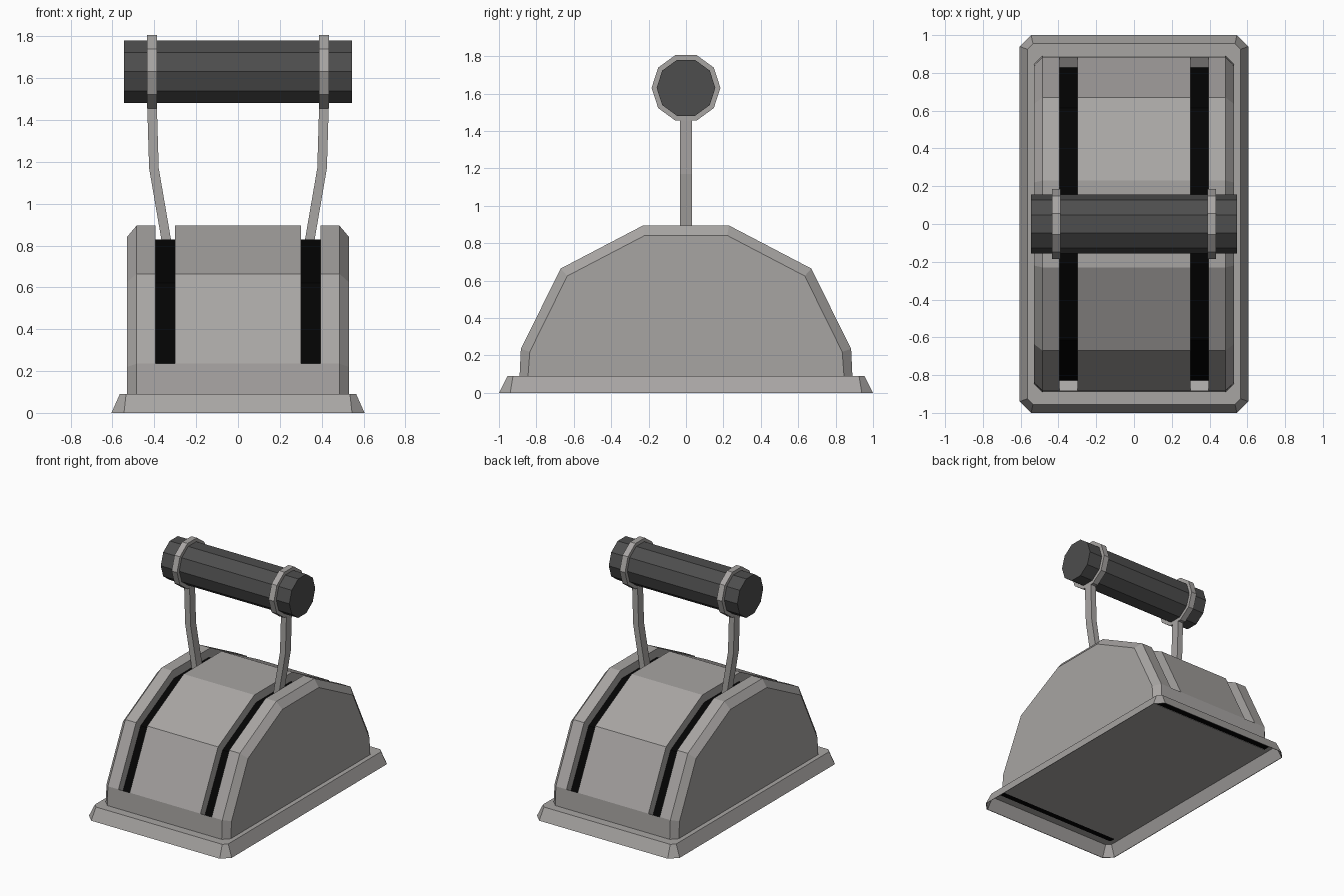
import bpy, bmesh, math

if "Cube" in bpy.data.objects:
    bpy.data.objects.remove(bpy.data.objects["Cube"])


def material(name, rgb):
    m = bpy.data.materials.new(name)
    m.diffuse_color = (*rgb, 1)
    m.use_nodes = True
    m.node_tree.nodes["Principled BSDF"].inputs["Base Color"].default_value = m.diffuse_color
    return m


GREY = material("warm grey metal", (0.39, 0.375, 0.365))
DARK = material("dark grip grey", (0.075, 0.075, 0.075))
BLACK = material("black", (0.001, 0.001, 0.001))


def loft(name, rings, mat):
    """Skin equal-length rings of points into a capped flat-faced solid."""
    bm = bmesh.new()
    vs = [[bm.verts.new(p) for p in r] for r in rings]
    n = len(rings[0])
    for a, b in zip(vs, vs[1:]):
        for i in range(n):
            bm.faces.new((a[i], a[(i + 1) % n], b[(i + 1) % n], b[i]))
    bm.faces.new(vs[0])
    bm.faces.new(vs[-1])
    bmesh.ops.recalc_face_normals(bm, faces=bm.faces)
    me = bpy.data.meshes.new(name)
    bm.to_mesh(me)
    bm.free()
    me.materials.append(mat)
    ob = bpy.data.objects.new(name, me)
    bpy.context.collection.objects.link(ob)
    return ob


def octagon(hx, hy, c, z):
    return [(hx, hy - c, z), (hx - c, hy, z), (c - hx, hy, z), (-hx, hy - c, z),
            (-hx, c - hy, z), (c - hx, -hy, z), (hx - c, -hy, z), (hx, c - hy, z)]


def arch(half, x):
    """Mirror a half profile in (y, z) about y = 0, at the given x."""
    return [(x, y, z) for y, z in half] + [(x, -y, z) for y, z in reversed(half)]


def decagon(r, x, z):
    return [(x, r * math.cos(math.tau * i / 10), z + r * math.sin(math.tau * i / 10))
            for i in range(10)]


# Plinth: thin tapered skirt, open underneath
loft("plinth", [octagon(0.561, 0.951, 0.03, 0.084), octagon(0.601, 0.996, 0.06, 0),
                octagon(0.605, 1.0, 0.06, 0), octagon(0.565, 0.955, 0.03, 0.09)], GREY)
# Floor plate seen from below, with a dark gap at each end
loft("underside_gap", [octagon(0.525, 0.89, 0.01, 0.082),
                       octagon(0.525, 0.89, 0.01, 0.088)], BLACK)
loft("underside_plate", [octagon(0.528, 0.84, 0.01, 0.079),
                         octagon(0.528, 0.84, 0.01, 0.088)], GREY)

# Arched housing: centre block, chamfered sides and sunken slots
OUTER = [(0.89, 0.086), (0.883, 0.235), (0.67, 0.665), (0.23, 0.895)]
INNER = [(0.845, 0.086), (0.835, 0.22), (0.635, 0.625), (0.22, 0.842)]
SLOT = [(0.83, 0.086), (0.83, 0.20), (0.615, 0.62), (0.21, 0.83)]
SILL = [(0.89, 0.086), (0.883, 0.235), (0.828, 0.20)]
loft("housing_centre", [arch(OUTER, -0.30), arch(OUTER, 0.30)], GREY)

POST = [(0.335, 0.78), (0.402, 1.17), (0.411, 1.47)]
GRIP_Z = 1.631
for s, side in ((-1, "left"), (1, "right")):
    loft(side + "_housing_side", [arch(OUTER, s * 0.395), arch(OUTER, s * 0.485),
                                  arch(INNER, s * 0.53)], GREY)
    loft(side + "_slot_floor", [arch(SLOT, s * 0.30), arch(SLOT, s * 0.395)], BLACK)
    loft(side + "_slot_sill", [arch(SILL, s * 0.30), arch(SILL, s * 0.395)], GREY)

    # Bent lever post and the collar around the grip
    loft(side + "_lever_post",
         [[(s * (x + dx), y, z) for dx, y in
           ((-0.023, -0.033), (0.023, -0.033), (0.023, 0.033), (-0.023, 0.033))]
          for x, z in POST], GREY)
    loft(side + "_grip_collar", [decagon(0.184, s * 0.388, GRIP_Z),
                                 decagon(0.184, s * 0.434, GRIP_Z)], GREY)

# Ten-sided handle
loft("grip", [decagon(0.157, -0.545, GRIP_Z), decagon(0.157, 0.545, GRIP_Z)], DARK)
